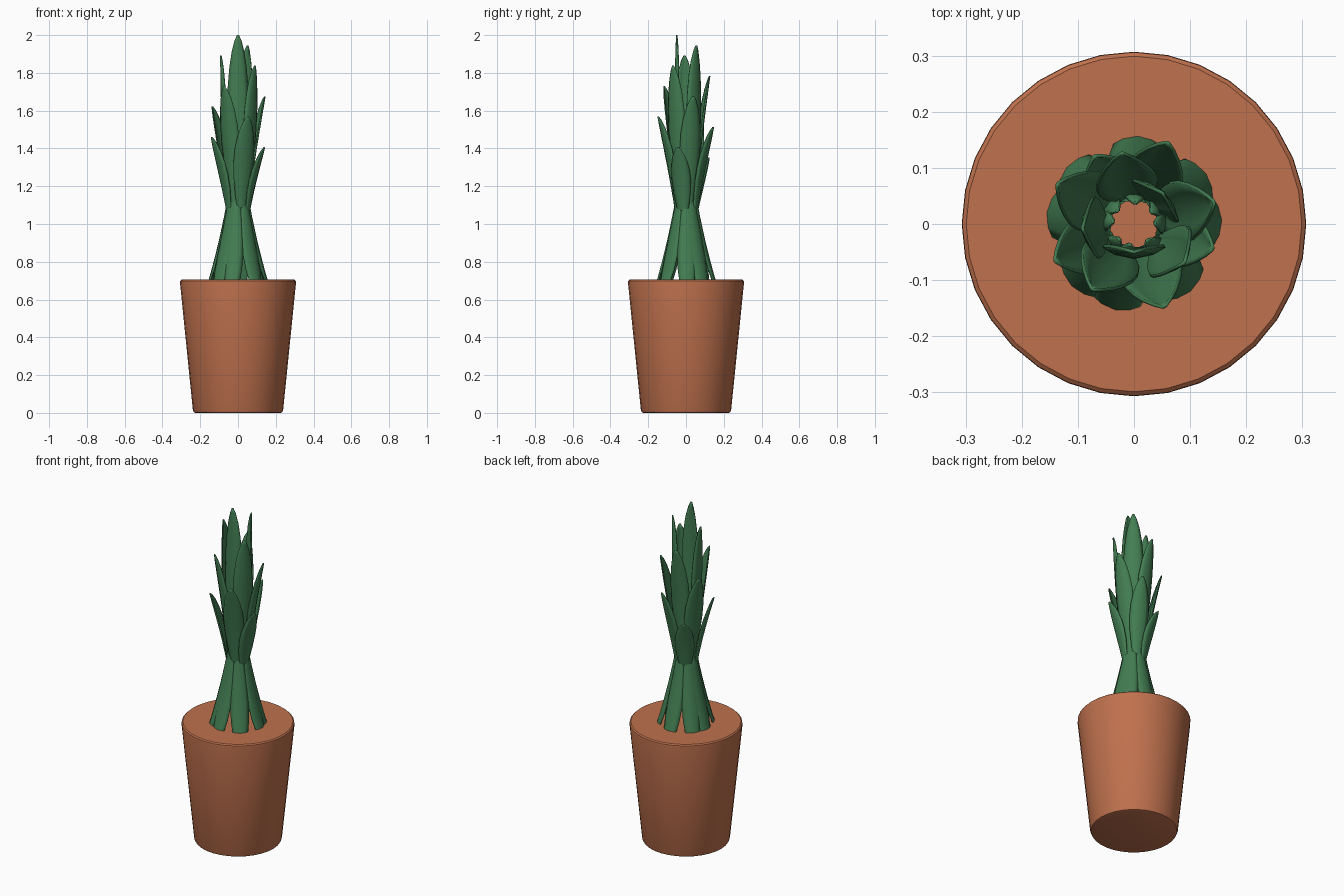
import bpy, bmesh, math
from mathutils import Vector

if "Cube" in bpy.data.objects:
    bpy.data.objects.remove(bpy.data.objects["Cube"])


def material(name, colour):
    m = bpy.data.materials.new(name)
    m.diffuse_color = (*colour, 1)
    m.use_nodes = True
    m.node_tree.nodes["Principled BSDF"].inputs["Base Color"].default_value = m.diffuse_color
    return m


TERRACOTTA = material("terracotta", (0.52, 0.165, 0.075))
GREEN = material("leaf green", (0.055, 0.205, 0.085))


def finish(name, bm, mat, angle):
    bmesh.ops.recalc_face_normals(bm, faces=bm.faces)
    mesh = bpy.data.meshes.new(name)
    bm.to_mesh(mesh)
    bm.free()
    mesh.materials.append(mat)
    ob = bpy.data.objects.new(name, mesh)
    bpy.context.collection.objects.link(ob)
    bpy.context.view_layer.objects.active = ob
    ob.select_set(True)
    bpy.ops.object.shade_smooth_by_angle(angle=math.radians(angle))
    ob.select_set(False)
    return ob


# Tapered pot, closed at the top, with softly rounded edges
def build_pot():
    profile = [(0.225, 0), (0.234, 0.003), (0.239, 0.015), (0.307, 0.688),
               (0.306, 0.699), (0.299, 0.705)]
    sides = 32
    bm = bmesh.new()
    rings = [[bm.verts.new((r * math.cos(math.tau * i / sides),
                            r * math.sin(math.tau * i / sides), z))
              for i in range(sides)] for r, z in profile]
    for a, b in zip(rings, rings[1:]):
        for i in range(sides):
            j = (i + 1) % sides
            bm.faces.new((a[i], a[j], b[j], b[i]))
    bm.faces.new(rings[0])
    bm.faces.new(rings[-1])
    finish("pot", bm, TERRACOTTA, 40)


# Half-width of a leaf along its length: narrow root, broad blade, rounded tip
WIDTH = [(0, 0.004), (0.12, 0.018), (0.28, 0.036), (0.45, 0.05), (0.6, 0.055),
         (0.72, 0.053), (0.83, 0.044), (0.91, 0.032), (0.97, 0.017), (1, 0.004)]


def build_leaf(name, angle, root, tip, bow, scale=1.0):
    """Cupped blade from root to tip, both given as (radius, height)."""
    out = Vector((math.cos(angle), math.sin(angle), 0))
    side = Vector((-math.sin(angle), math.cos(angle), 0))
    bm = bmesh.new()
    rows = []
    for t, w in WIDTH:
        r = root[0] + (tip[0] - root[0]) * t + bow * math.sin(math.pi * t)
        z = root[1] + (tip[1] - root[1]) * t
        w *= scale
        rows.append([bm.verts.new(out * (r - 0.36 * w * u * u) + side * w * u
                                  + Vector((0, 0, z)))
                     for u in (-1, -0.6, 0, 0.6, 1)])
    for a, b in zip(rows, rows[1:]):
        for i in range(4):
            bm.faces.new((a[i], a[i + 1], b[i + 1], b[i]))
    ob = finish(name, bm, GREEN, 60)
    thick = ob.modifiers.new("thickness", 'SOLIDIFY')
    thick.thickness = 0.006
    thick.offset = 0


build_pot()

# Leaves follow a golden-angle spiral from the topmost one downwards
GOLDEN = math.radians(137.5)
TIP_RADIUS = [0.05, 0.075, 0.092, 0.113, 0.128, 0.138, 0.148, 0.154,
              0.157, 0.157, 0.155, 0.147, 0.14]
for i, radius in enumerate(TIP_RADIUS):
    build_leaf(f"upper_leaf_{i + 1}", -math.pi / 2 + i * GOLDEN,
               (0.045, 1.02 - 0.004 * i), (radius, 2.0 - 0.054 * i),
               0.012 if i < 4 else -0.008, 1.0 if i < 9 else 0.94)

# Lower leaves spread downwards into the pot
for i in range(13, 21):
    build_leaf(f"lower_leaf_{i - 12}", -math.pi / 2 + i * GOLDEN,
               (0.038, 1.22), (0.19, 0.58), -0.012, 0.9)
